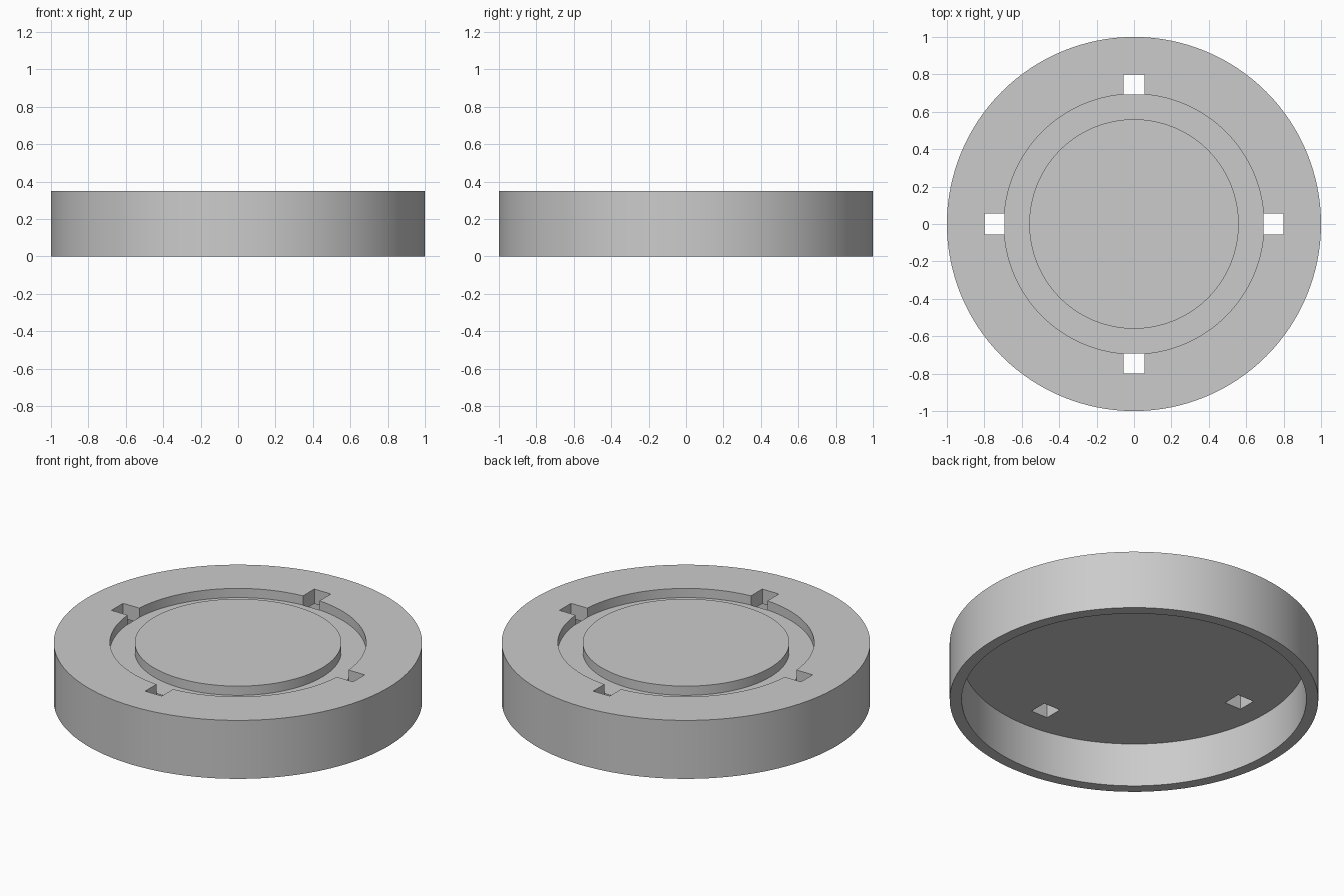
import bpy, bmesh, math
from mathutils import Matrix, Vector

cube = bpy.data.objects.get("Cube")
if cube:
    bpy.data.objects.remove(cube, do_unlink=True)

SEGMENTS = 128
TOP, GROOVE_FLOOR, CEILING = 0.35, 0.295, 0.262
OUTER, INNER_WALL, GROOVE_OUT, GROOVE_IN = 1.0, 0.935, 0.695, 0.56
SLOT_IN, SLOT_OUT, SLOT_WIDTH = 0.692, 0.80, 0.11

grey = bpy.data.materials.new("plain_grey")
grey.use_nodes = True
colour = (0.6, 0.6, 0.6, 1.0)
grey.diffuse_color = colour
grey.node_tree.nodes["Principled BSDF"].inputs["Base Color"].default_value = colour


def add_object(name, bm):
    bmesh.ops.recalc_face_normals(bm, faces=bm.faces)
    mesh = bpy.data.meshes.new(name)
    bm.to_mesh(mesh)
    bm.free()
    mesh.materials.append(grey)
    obj = bpy.data.objects.new(name, mesh)
    bpy.context.collection.objects.link(obj)
    return obj


# Lid: one turned profile with a ring groove on top and a hollow underside
profile = [(0, TOP), (GROOVE_IN, TOP), (GROOVE_IN, GROOVE_FLOOR),
           (GROOVE_OUT, GROOVE_FLOOR), (GROOVE_OUT, TOP), (OUTER, TOP),
           (OUTER, 0), (INNER_WALL, 0), (INNER_WALL, CEILING), (0, CEILING)]
bm = bmesh.new()
verts = [bm.verts.new((r, 0, z)) for r, z in profile]
edges = [bm.edges.new(pair) for pair in zip(verts, verts[1:])]
bmesh.ops.spin(bm, geom=verts + edges, cent=(0, 0, 0), axis=(0, 0, 1),
               angle=math.tau, steps=SEGMENTS, use_merge=False)
bmesh.ops.remove_doubles(bm, verts=bm.verts, dist=0.0001)
lid = add_object("lid", bm)

# Four through slots on the outer edge of the groove
bm = bmesh.new()
size = Vector((SLOT_OUT - SLOT_IN, SLOT_WIDTH, TOP))
centre = Vector(((SLOT_OUT + SLOT_IN) / 2, 0, TOP))
for i in range(4):
    turn = Matrix.Rotation(i * math.pi / 2, 4, 'Z')
    bmesh.ops.create_cube(bm, size=1, matrix=turn @ Matrix.Translation(centre)
                          @ Matrix.Diagonal(size).to_4x4())
cutter = add_object("slot_cutter", bm)
cutter.hide_render = True

bpy.context.view_layer.objects.active = lid
cut = lid.modifiers.new("slots", 'BOOLEAN')
cut.operation = 'DIFFERENCE'
cut.solver = 'EXACT'
cut.object = cutter
bpy.ops.object.select_all(action='DESELECT')
lid.select_set(True)
bpy.ops.object.modifier_apply(modifier=cut.name)
bpy.data.objects.remove(cutter, do_unlink=True)
bpy.ops.object.shade_smooth_by_angle(angle=math.radians(30))
